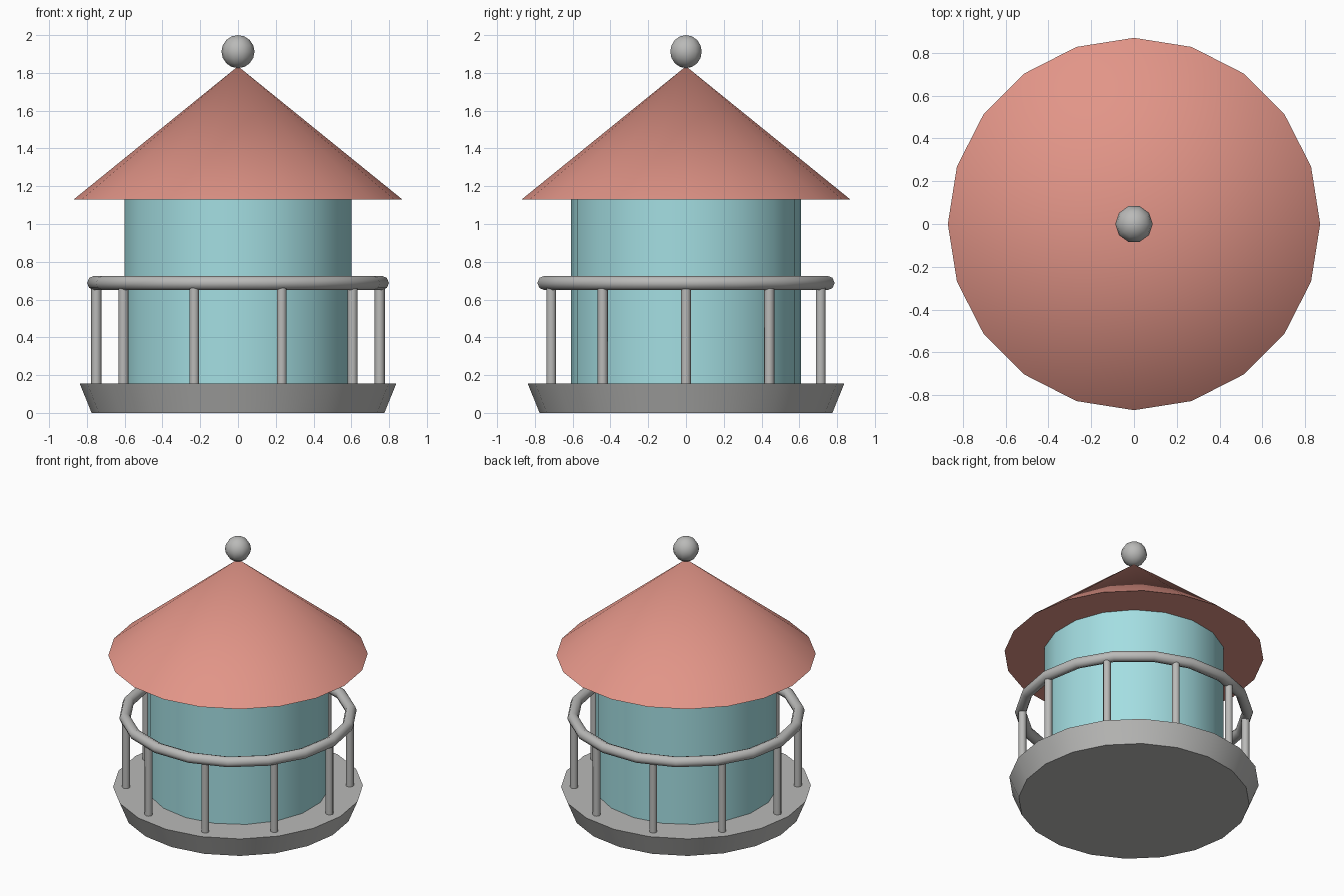
import bpy, bmesh, math

if "Cube" in bpy.data.objects:
    bpy.data.objects.remove(bpy.data.objects["Cube"])


def material(name, rgb):
    m = bpy.data.materials.new(name)
    m.diffuse_color = (*rgb, 1.0)
    m.use_nodes = True
    m.node_tree.nodes["Principled BSDF"].inputs["Base Color"].default_value = m.diffuse_color
    return m


GREY = material("grey", (0.49, 0.49, 0.48))
TEAL = material("pale_teal", (0.37, 0.73, 0.76))
RED = material("salmon_red", (0.76, 0.30, 0.245))


def lathe(name, profile, sides, mat, phase=0.0, loop=False, centre=(0, 0), smooth=40):
    """Revolve (radius, z) points about a vertical axis; radius 0 makes a pole."""
    bm = bmesh.new()
    rings = []
    for r, z in profile:
        if r < 1e-6:
            rings.append([bm.verts.new((centre[0], centre[1], z))] * sides)
        else:
            rings.append([bm.verts.new((centre[0] + r * math.cos(phase + math.tau * i / sides),
                                        centre[1] + r * math.sin(phase + math.tau * i / sides), z))
                          for i in range(sides)])
    pairs = list(zip(rings, rings[1:]))
    if loop:
        pairs.append((rings[-1], rings[0]))
    for a, b in pairs:
        for i in range(sides):
            j = (i + 1) % sides
            bm.faces.new(list(dict.fromkeys((a[i], a[j], b[j], b[i]))))
    # flat end caps
    if not loop:
        for ring in (rings[0], rings[-1]):
            if ring[0] is not ring[1]:
                bm.faces.new(ring)
    bmesh.ops.recalc_face_normals(bm, faces=bm.faces[:])
    me = bpy.data.meshes.new(name)
    bm.to_mesh(me)
    bm.free()
    me.materials.append(mat)
    ob = bpy.data.objects.new(name, me)
    bpy.context.collection.objects.link(ob)
    bpy.ops.object.select_all(action='DESELECT')
    ob.select_set(True)
    bpy.context.view_layer.objects.active = ob
    bpy.ops.object.shade_smooth_by_angle(angle=math.radians(smooth))
    return ob


# Flared base, round room and conical roof
lathe("base", [(0.775, 0), (0.838, 0.155)], 20, GREY)
lathe("room_wall", [(0.61, 0.15), (0.61, 1.135)], 18, TEAL, phase=math.pi / 2)
lathe("roof", [(0.87, 1.13), (0, 1.835)], 20, RED)

# Ball on the roof tip
R, RINGS = 0.0875, 8
lathe("roof_ball", [(R * math.sin(math.pi * k / RINGS), 1.9125 - R * math.cos(math.pi * k / RINGS))
                    for k in range(RINGS + 1)], 10, GREY, smooth=60)

# Ring handrail
lathe("handrail", [(0.761 + 0.038 * math.cos(math.tau * k / 8), 0.688 + 0.038 * math.sin(math.tau * k / 8))
                   for k in range(8)], 18, GREY, loop=True, smooth=60)

# Ten railing posts
for n in range(10):
    a = math.tau * n / 10
    lathe(f"railing_post_{n + 1}", [(0.027, 0.15), (0.027, 0.68)], 8, GREY, phase=a,
          centre=(0.75 * math.cos(a), 0.75 * math.sin(a)), smooth=60)
